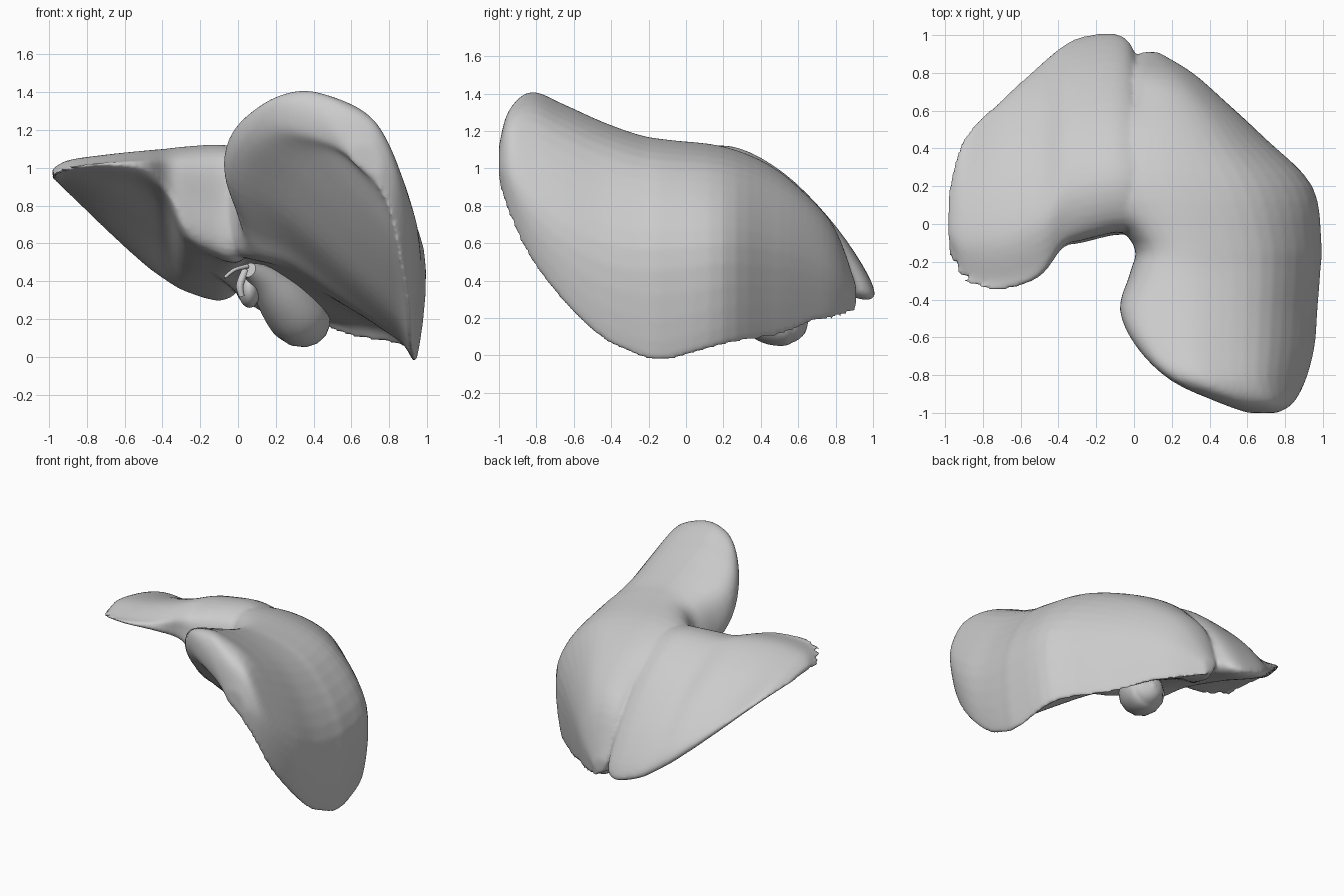
import bpy
import bmesh

cube = bpy.data.objects.get("Cube")
if cube:
    bpy.data.objects.remove(cube, do_unlink=True)

grey = bpy.data.materials.new("soft_grey")
grey.use_nodes = True
grey.diffuse_color = (0.6, 0.6, 0.6, 1)
shader = next(n for n in grey.node_tree.nodes if n.type == 'BSDF_PRINCIPLED')
shader.inputs["Base Color"].default_value = grey.diffuse_color


def mix(a, b, t):
    return a + (b - a) * t


def smooth_path(points, steps, closed=False):
    """Pass a smooth curve through points of any dimension."""
    count = len(points)
    result = []
    for i in range(count if closed else count - 1):
        ids = [i - 1, i, i + 1, i + 2]
        if closed:
            ids = [k % count for k in ids]
        else:
            ids = [min(max(k, 0), count - 1) for k in ids]
        p, q, r, s = [points[k] for k in ids]
        for step in range(steps):
            t = step / steps
            result.append(tuple(
                b + t * ((c - a) + t * ((2 * a - 5 * b + 4 * c - d)
                         + t * (3 * b - a - 3 * c + d))) / 2
                for a, b, c, d in zip(p, q, r, s)))
    if not closed:
        result.append(tuple(points[-1]))
    return result


def loft(bm, rows, section):
    """Skin closed sections made from smoothly blended rows."""
    rings = []
    for row in smooth_path(rows, 4):
        ring = smooth_path(section(*row), 5, closed=True)
        rings.append([bm.verts.new(co) for co in ring])
    for one, two in zip(rings, rings[1:]):
        for i in range(len(one)):
            j = (i + 1) % len(one)
            bm.faces.new((one[i], one[j], two[j], two[i]))
    bm.faces.new(rings[0])
    bm.faces.new(rings[-1])


def large_section(y, left, right, crest, top, low_left, low_right, wall):
    """Crescent slice: domed outside, slanting underside."""
    outline = [
        (left + 0.03, low_left),
        (left, mix(top, low_left, 0.42)),
        (mix(left, crest, 0.27), mix(top, low_left, 0.06)),
        (crest, top),
        (mix(crest, right, 0.6), mix(top, low_right, wall * 0.27)),
        (right, mix(top, low_right, wall)),
        (right - 0.035, low_right),
        (mix(right, left, 0.12), mix(low_right, low_left, 0.13)),
        (mix(right, left, 0.37), mix(low_right, low_left, 0.43)),
        (mix(right, left, 0.7), mix(low_right, low_left, 0.81))]
    return [(x, y, z) for x, z in outline]


def small_section(x, front, back, top, low_front, low_back):
    """Draped slice that falls away towards the back."""
    outline = [
        (front + 0.02, low_front),
        (front, mix(low_front, top, 0.45)),
        (mix(front, back, 0.04), mix(low_front, top - 0.04, 0.95)),
        (mix(front, back, 0.27), top),
        (mix(front, back, 0.55), mix(top, low_back, 0.18)),
        (mix(front, back, 0.82), mix(top, low_back, 0.54)),
        (back, mix(low_back, top, 0.08)),
        (mix(back, front, 0.05), low_back),
        (mix(back, front, 0.35), mix(low_back, low_front, 0.4)),
        (mix(back, front, 0.7), mix(low_back, low_front, 0.8))]
    return [(x, y, z) for y, z in outline]


# Large lobe: y, left, right, crest, top, low left, low right, wall
large_rows = [
    (-1, .6, .76, .68, 1.12, 1, .92, .6),
    (-.95, .46, .84, .6, 1.3, 1.13, .75, .6),
    (-.83, .2, .9, .42, 1.4, 1.19, .52, .63),
    (-.65, .02, .945, .38, 1.33, 1.08, .29, .6),
    (-.45, -.065, .96, .38, 1.24, .9, .11, .56),
    (-.25, -.01, .975, .38, 1.17, .7, .02, .52),
    (-.1, .0, .98, .36, 1.145, .57, .003, .5),
    (.2, -.25, .93, .25, 1.11, .6, .08, .5),
    (.45, -.22, .69, .2, 1.01, .5, .12, .5),
    (.65, -.06, .48, .2, .85, .36, .17, .5),
    (.8, -.02, .31, .13, .67, .3, .2, .5),
    (.91, .03, .13, .08, .37, .28, .24, .5)]

# Small lobe: x, front, back, top, low front, low back
small_rows = [
    (-.985, -.15, .18, .99, .96, .94),
    (-.9, -.3, .45, 1.04, .99, .87),
    (-.7, -.34, .65, 1.07, 1, .68),
    (-.5, -.27, .83, 1.09, .97, .5),
    (-.38, -.12, .93, 1.1, .86, .41),
    (-.28, -.09, .98, 1.11, .65, .35),
    (-.12, -.05, 1, 1.12, .56, .3),
    (-.03, -.04, .96, 1.11, .53, .32),
    (.02, .03, .86, 1.08, .53, .38)]

# Both lobes fused into one smooth body
bm = bmesh.new()
loft(bm, large_rows, large_section)
loft(bm, small_rows, small_section)
bmesh.ops.recalc_face_normals(bm, faces=bm.faces)
mesh = bpy.data.meshes.new("lobes")
bm.to_mesh(mesh)
bm.free()
mesh.materials.append(grey)
body = bpy.data.objects.new("lobes", mesh)
bpy.context.collection.objects.link(body)
for poly in mesh.polygons:
    poly.use_smooth = True
fuse = body.modifiers.new("fuse", 'REMESH')
fuse.mode = 'VOXEL'
fuse.voxel_size = 0.015
fuse.use_smooth_shade = True
soften = body.modifiers.new("soften", 'SMOOTH')
soften.factor = 0.5
soften.iterations = 6


def tube(name, points):
    """Round tube through points given as x, y, z, radius."""
    data = bpy.data.curves.new(name, 'CURVE')
    data.dimensions = '3D'
    data.bevel_depth = 1
    data.bevel_resolution = 5
    data.use_fill_caps = True
    path = smooth_path(points, 5)
    spline = data.splines.new('POLY')
    spline.points.add(len(path) - 1)
    for point, (x, y, z, radius) in zip(spline.points, path):
        point.co = (x, y, z, 1)
        point.radius = radius
    spline.use_smooth = True
    data.materials.append(grey)
    bpy.context.collection.objects.link(bpy.data.objects.new(name, data))


# Pear-shaped sac under the large lobe
tube("hanging_sac", [
    (.06, .1, .46, .04), (.13, .2, .41, .08), (.22, .32, .32, .13),
    (.3, .43, .23, .153), (.345, .52, .195, .148), (.355, .58, .185, .12),
    (.36, .625, .18, .08), (.365, .65, .18, .01)])

# Thin ducts at the neck of the sac
tube("upper_duct", [(-.07, .03, .42, .008), (-.02, .05, .46, .01),
                    (.05, .1, .48, .012)])
tube("lower_duct", [(.02, .1, .32, .015), (.01, .1, .38, .02),
                    (.04, .12, .46, .02)])

# Small rounded lobe beside the sac
bpy.ops.mesh.primitive_uv_sphere_add(segments=32, ring_count=16, radius=1,
                                     location=(.06, .25, .36))
lump = bpy.context.object
lump.name = "under_lobe"
lump.scale = (.06, .12, .1)
lump.data.materials.append(grey)
bpy.ops.object.shade_smooth()
